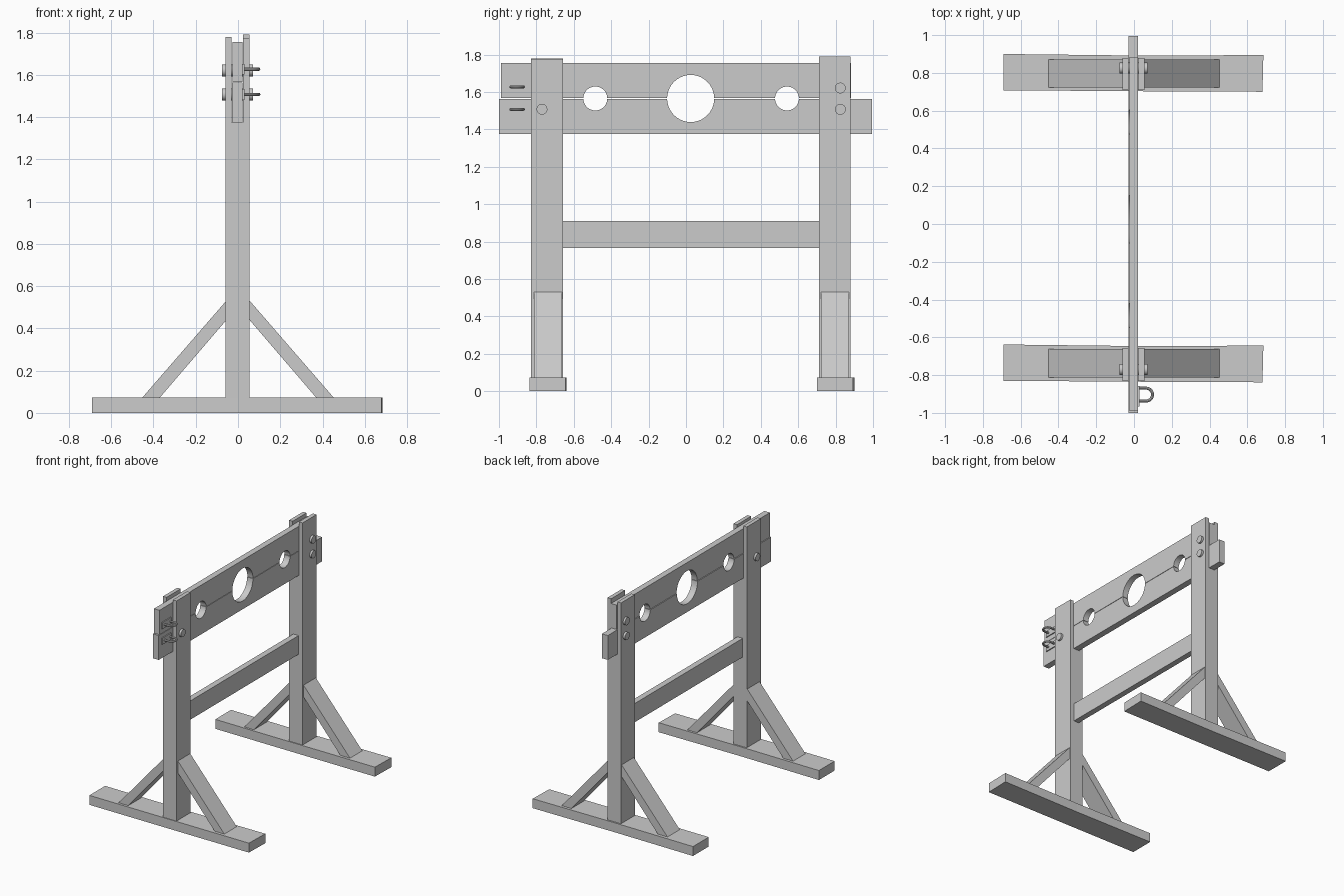
import bpy, bmesh, math
from mathutils import Vector

if "Cube" in bpy.data.objects:
    bpy.data.objects.remove(bpy.data.objects["Cube"])


def prism(name, pts, a, b, axis, smooth=False):
    """Extrude a 2D profile from a to b along 'x' (profile y,z), 'y' (x,z) or 'z' (x,y)."""
    def co(p, t):
        return {'x': (t, p[0], p[1]), 'y': (p[0], t, p[1]), 'z': (p[0], p[1], t)}[axis]
    bm = bmesh.new()
    lo = [bm.verts.new(co(p, a)) for p in pts]
    hi = [bm.verts.new(co(p, b)) for p in pts]
    n = len(pts)
    bm.faces.new(lo)
    bm.faces.new(hi[::-1])
    for i in range(n):
        j = (i + 1) % n
        bm.faces.new((lo[j], lo[i], hi[i], hi[j]))
    bmesh.ops.recalc_face_normals(bm, faces=bm.faces[:])
    me = bpy.data.meshes.new(name)
    bm.to_mesh(me)
    bm.free()
    ob = bpy.data.objects.new(name, me)
    bpy.context.collection.objects.link(ob)
    if smooth:
        smooth_object(ob)
    return ob


def smooth_object(ob):
    bpy.ops.object.select_all(action='DESELECT')
    ob.select_set(True)
    bpy.context.view_layer.objects.active = ob
    bpy.ops.object.shade_smooth_by_angle(angle=math.radians(40))


def rect(u0, u1, v0, v1):
    return [(u0, v0), (u1, v0), (u1, v1), (u0, v1)]


def circle(u, v, r, n=20):
    return [(u + r * math.cos(2 * math.pi * i / n), v + r * math.sin(2 * math.pi * i / n))
            for i in range(n)]


# Plank with half-round openings along the seam
SEAM = 1.565
HOLES = [(-0.485, 0.064), (0.025, 0.126), (0.54, 0.064)]


def plank(name, y0, y1, z_outer, side, x0, x1):
    z_in = SEAM + side * 0.0015
    pts = [(y1, z_outer), (y0, z_outer), (y0, z_in)]
    for y, r in HOLES:
        a0 = math.asin(0.0015 / r)
        for i in range(21):
            a = math.pi - a0 - (math.pi - 2 * a0) * i / 20
            pts.append((y + r * math.cos(a), SEAM + side * r * math.sin(a)))
    pts.append((y1, z_in))
    prism(name, pts, x0, x1, 'x', smooth=True)


plank("lower_board", -1.0, 0.995, 1.375, -1, -0.028, 0.022)
plank("upper_board", -0.99, 0.883, 1.755, 1, -0.025, 0.022)

# Two side frames: slotted post, foot and a pair of braces
for side, p0, p1, f, b0, b1, top in (
        ("front", -0.83, -0.657, -0.738, -0.813, -0.662, 1.775),
        ("back", 0.71, 0.88, 0.80, 0.722, 0.872, 1.79)):
    post = [(-0.06, 0.07), (0.055, 0.07), (0.055, top), (0.024, top),
            (0.024, 1.374), (-0.03, 1.374), (-0.03, 1.78), (-0.06, 1.78)]
    prism(side + "_post", post, p0, p1, 'y')
    foot = [(-0.69, f - 0.092), (0.0, f - 0.097), (0.68, f - 0.100),
            (0.685, f + 0.094), (0.0, f + 0.092), (-0.69, f + 0.100)]
    prism(side + "_foot", foot, 0.0, 0.073, 'z')
    for s, label in ((-1, "left"), (1, "right")):
        brace = [(s * 0.05, 0.537), (s * 0.455, 0.07), (s * 0.372, 0.07), (s * 0.05, 0.445)]
        prism(f"{side}_{label}_brace", brace, b0, b1, 'y')

# Cross rail
prism("cross_rail", rect(-0.66, 0.715, 0.765, 0.91), -0.025, 0.021, 'x')

# Through bolts
for i, (y, z) in enumerate([(-0.77, 1.507), (0.825, 1.507), (0.825, 1.621)]):
    prism(f"bolt_{i + 1}", circle(y, z, 0.029), -0.076, 0.071, 'x', smooth=True)

# Hasp plates with lock loops
for label, z in (("lower", 1.507), ("upper", 1.627)):
    prism(label + "_hasp_plate", rect(-0.965, -0.857, z - 0.025, z + 0.025), 0.02, 0.03, 'x')
    path = [(0.022, -0.869)]
    for i in range(13):
        a = math.pi / 2 - math.pi * i / 12
        path.append((0.064 + 0.034 * math.cos(a), -0.903 + 0.034 * math.sin(a)))
    path.append((0.022, -0.937))
    cu = bpy.data.curves.new(label + "_lock_loop", 'CURVE')
    cu.dimensions = '3D'
    cu.bevel_depth = 0.008
    cu.bevel_resolution = 2
    cu.use_fill_caps = True
    sp = cu.splines.new('POLY')
    sp.points.add(len(path) - 1)
    for pt, (x, y) in zip(sp.points, path):
        pt.co = (x, y, z, 1)
    ob = bpy.data.objects.new(label + "_lock_loop", cu)
    bpy.context.collection.objects.link(ob)
    bpy.ops.object.select_all(action='DESELECT')
    ob.select_set(True)
    bpy.context.view_layer.objects.active = ob
    bpy.ops.object.convert(target='MESH')
    smooth_object(bpy.context.view_layer.objects.active)
